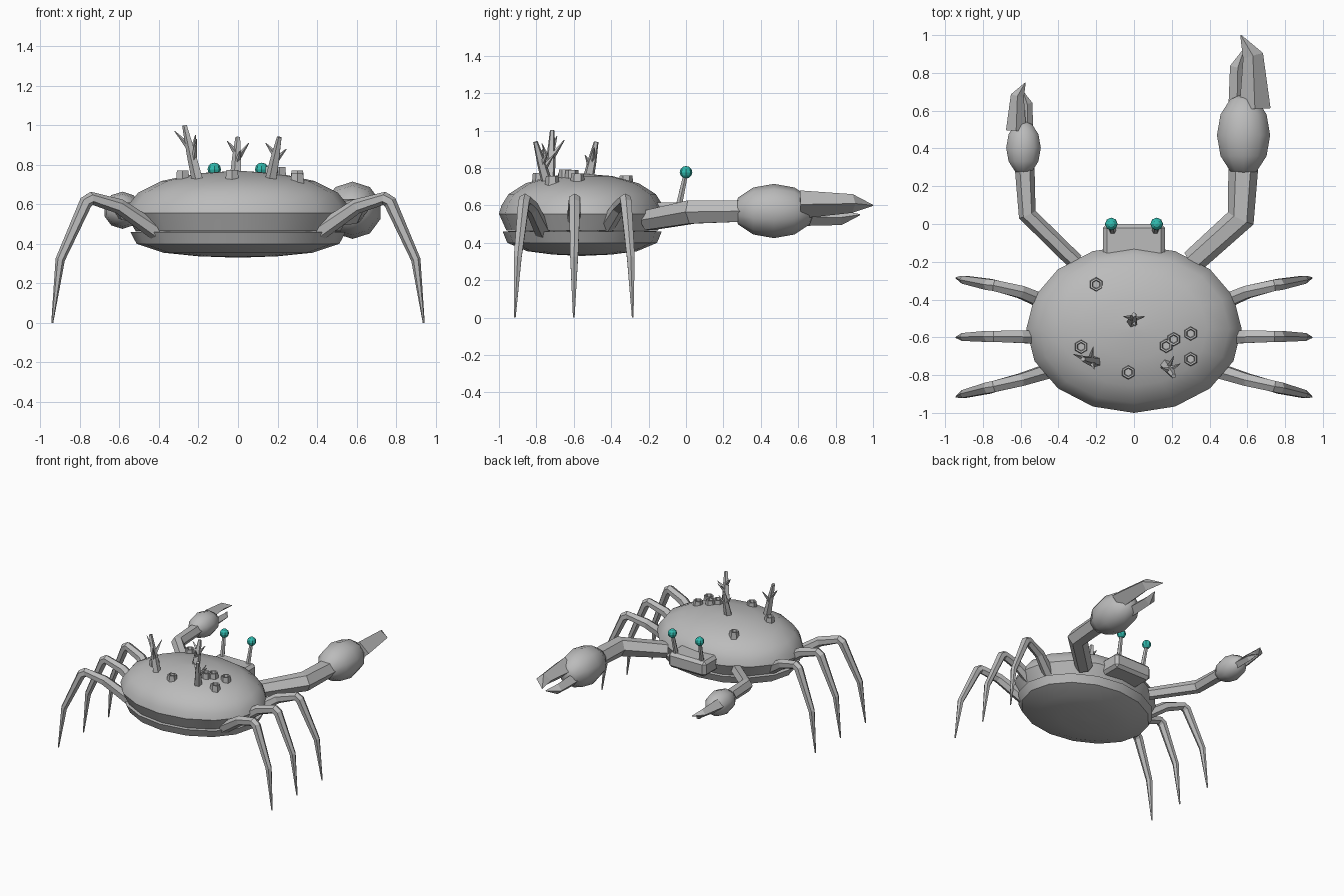
import bpy, bmesh, math
from mathutils import Vector, Matrix

if "Cube" in bpy.data.objects:
    bpy.data.objects.remove(bpy.data.objects["Cube"])


def material(name, rgb):
    m = bpy.data.materials.new(name)
    m.diffuse_color = (*rgb, 1)
    m.use_nodes = True
    m.node_tree.nodes["Principled BSDF"].inputs["Base Color"].default_value = m.diffuse_color
    return m


GREY = material("shell grey", (0.5, 0.5, 0.5))
TEAL = material("eye teal", (0.03, 0.5, 0.43))


def finish(bm, name, mat=GREY, smooth=None):
    bmesh.ops.recalc_face_normals(bm, faces=bm.faces)
    me = bpy.data.meshes.new(name)
    bm.to_mesh(me)
    bm.free()
    me.materials.append(mat)
    ob = bpy.data.objects.new(name, me)
    bpy.context.collection.objects.link(ob)
    if smooth:
        bpy.ops.object.select_all(action='DESELECT')
        ob.select_set(True)
        bpy.context.view_layer.objects.active = ob
        bpy.ops.object.shade_smooth_by_angle(angle=math.radians(smooth))
    return ob


def skin(bm, rings):
    """Join matching rings of points into a closed skin."""
    vr = [[bm.verts.new(p) for p in r] for r in rings]
    n = len(vr[0])
    for a, b in zip(vr, vr[1:]):
        for i in range(n):
            j = (i + 1) % n
            bm.faces.new((a[i], a[j], b[j], b[i]))
    bm.faces.new(vr[0])
    bm.faces.new(vr[-1])


def tube(bm, path, radii, sides=6, ref=(0, 0, 1), turn=0.0):
    """Tapered limb along a bent path; each radius is (across, along ref)."""
    pts = [Vector(p) for p in path]
    rings = []
    for k, p in enumerate(pts):
        t = Vector()
        if k > 0:
            t += (p - pts[k - 1]).normalized()
        if k < len(pts) - 1:
            t += (pts[k + 1] - p).normalized()
        t.normalize()
        side = t.cross(Vector(ref)).normalized()
        up = side.cross(t)
        r = radii[k] if isinstance(radii[k], tuple) else (radii[k],) * 2
        rings.append([p + side * r[0] * math.cos(a) + up * r[1] * math.sin(a)
                      for a in (turn + math.tau * i / sides for i in range(sides))])
    skin(bm, rings)


CY, RX, RY, N = -0.555, 0.57, 0.445, 16


def lathe(name, profile, smooth):
    bm = bmesh.new()
    skin(bm, [[(RX * s * math.cos(math.tau * i / N), CY + RY * s * math.sin(math.tau * i / N), z)
               for i in range(N)] for s, z in profile])
    return finish(bm, name, smooth=smooth)


# Body: domed upper shell with undercut rim, and shallow belly
DOME = [(1.0, 0.555), (0.97, 0.60), (0.885, 0.66), (0.68, 0.718), (0.36, 0.757), (0.005, 0.77)]
lathe("upper_shell", [(0.7, 0.465), (0.91, 0.465)] + DOME, 32)
lathe("belly", [(0.6, 0.47), (0.955, 0.46), (0.90, 0.40), (0.66, 0.355), (0.35, 0.337), (0.005, 0.33)], 40)


def dome_z(x, y):
    s = math.hypot(x / RX, (y - CY) / RY)
    for (s1, z1), (s0, z0) in zip(DOME, DOME[1:]):
        if s >= s0:
            return z0 + (z1 - z0) * (s - s0) / (s1 - s0)
    return 0.77


# Head block with eye stalks
bm = bmesh.new()
bmesh.ops.create_cube(bm, size=1, matrix=Matrix.Translation((0, -0.1, 0.555)) @ Matrix.Diagonal((0.33, 0.2, 0.12, 1)))
bmesh.ops.bevel(bm, geom=bm.edges[:], offset=0.022, segments=1, affect='EDGES')
finish(bm, "head")
for side, sx in (("left", -1), ("right", 1)):
    bm = bmesh.new()
    tube(bm, [(sx * 0.112, -0.04, 0.59), (sx * 0.12, -0.003, 0.76)], [0.019, 0.014], ref=(0, 1, 0))
    finish(bm, side + "_eye_stalk")
    bm = bmesh.new()
    bmesh.ops.create_uvsphere(bm, u_segments=8, v_segments=6, radius=0.034,
                              matrix=Matrix.Translation((sx * 0.12, 0, 0.777)))
    finish(bm, side + "_eye", TEAL)

# Walking legs: three on each side, bent at the knee
LEG = [(0.41, 0.46), (0.60, 0.59), (0.74, 0.63), (0.77, 0.61), (0.90, 0.32), (0.94, 0.0)]
LEG_R = [0.045, 0.038, 0.034, 0.034, 0.024, 0.005]
LEG_Y = {"front": [-0.44, -0.36, -0.325, -0.32, -0.295, -0.285],
         "middle": [-0.60, -0.597, -0.595, -0.595, -0.598, -0.60],
         "back": [-0.765, -0.825, -0.86, -0.868, -0.90, -0.915]}
for side, sx in (("left", -1), ("right", 1)):
    for row, ys in LEG_Y.items():
        bm = bmesh.new()
        tube(bm, [(sx * x, y, z) for (x, z), y in zip(LEG, ys)], LEG_R, ref=(0, 1, 0))
        finish(bm, f"{side}_{row}_leg")


# Claws: one large on the right, one small mirrored on the left
def claw(side, arm, arm_r, place, k):
    bm = bmesh.new()
    tube(bm, arm, arm_r)
    finish(bm, side + "_arm")
    bm = bmesh.new()
    c = Vector(place(0.58, 0.47, 0.57))
    bmesh.ops.create_uvsphere(bm, u_segments=10, v_segments=6, radius=1,
                              matrix=Matrix.Translation(c) @ Matrix.Diagonal((0.148 * k, 0.22 * k, 0.145 * k, 1))
                              @ Matrix.Rotation(math.pi / 2, 4, 'X'))
    finish(bm, side + "_hand", smooth=50)
    fingers = {"outer": ([(0.64, 0.61, 0.605), (0.63, 0.89, 0.61), (0.565, 1.0, 0.60)],
                         [(0.083, 0.075), (0.055, 0.05), (0.003, 0.003)]),
               "inner": ([(0.545, 0.62, 0.54), (0.55, 0.83, 0.535), (0.585, 0.93, 0.55)],
                         [(0.045, 0.05), (0.042, 0.04), (0.003, 0.003)])}
    for name, (path, radii) in fingers.items():
        bm = bmesh.new()
        tube(bm, [place(*p) for p in path], [(a * k, b * k) for a, b in radii], sides=4)
        finish(bm, f"{side}_{name}_finger")


claw("right", [(0.31, -0.20, 0.52), (0.565, 0.03, 0.565), (0.58, 0.33, 0.57)],
     [(0.065, 0.06), (0.075, 0.072), (0.08, 0.065)], lambda x, y, z: (x, y, z), 1)
claw("left", [(-0.31, -0.20, 0.52), (-0.565, 0.05, 0.565), (-0.58, 0.32, 0.57)],
     [(0.045, 0.045), (0.048, 0.05), (0.053, 0.045)],
     lambda x, y, z: (-0.585 - (x - 0.58) * 0.65, 0.28 + (y - 0.28) * 0.65, 0.57 + (z - 0.57) * 0.65), 0.65)

# Barnacles: hollow six-sided cups on the dome
for i, (x, y) in enumerate([(-0.2, -0.32), (-0.28, -0.65), (0.21, -0.61), (0.17, -0.645),
                            (0.3, -0.58), (0.3, -0.715), (-0.03, -0.785)]):
    z = dome_z(x, y)
    bm = bmesh.new()
    skin(bm, [[(x + r * math.cos(a), y + r * math.sin(a), z + h)
               for a in (math.tau * (j + 0.5) / 6 for j in range(6))]
              for r, h in ((0.039, -0.02), (0.034, 0.035), (0.024, 0.035), (0.02, 0.018))])
    finish(bm, f"barnacle_{i + 1}")

# Branching coral: a tapered trunk with pointed twigs starting partway up
CORALS = [((-0.20, -0.73, 0.71), (-0.27, -0.715, 1.0), [(-0.32, -0.69, 0.97), (-0.215, -0.65, 0.95), (-0.21, -0.77, 0.93)]),
          ((0.165, -0.74, 0.71), (0.21, -0.805, 0.94), [(0.14, -0.76, 0.91), (0.245, -0.74, 0.88), (0.21, -0.70, 0.88)]),
          ((-0.01, -0.525, 0.73), (0.0, -0.48, 0.94), [(-0.055, -0.49, 0.92), (0.055, -0.49, 0.91), (0.01, -0.54, 0.87)])]
for i, (base, tip, twigs) in enumerate(CORALS):
    base, tip = Vector(base), Vector(tip)
    bm = bmesh.new()
    tube(bm, [base, base.lerp(tip, 0.5), tip], [0.032, 0.025, 0.013], sides=5, ref=(0, 1, 0))
    for j, t in enumerate(twigs):
        tube(bm, [base.lerp(tip, 0.6 - 0.12 * j), t], [0.018, 0.002], sides=4, ref=(0, 1, 0))
    finish(bm, f"coral_{i + 1}")
